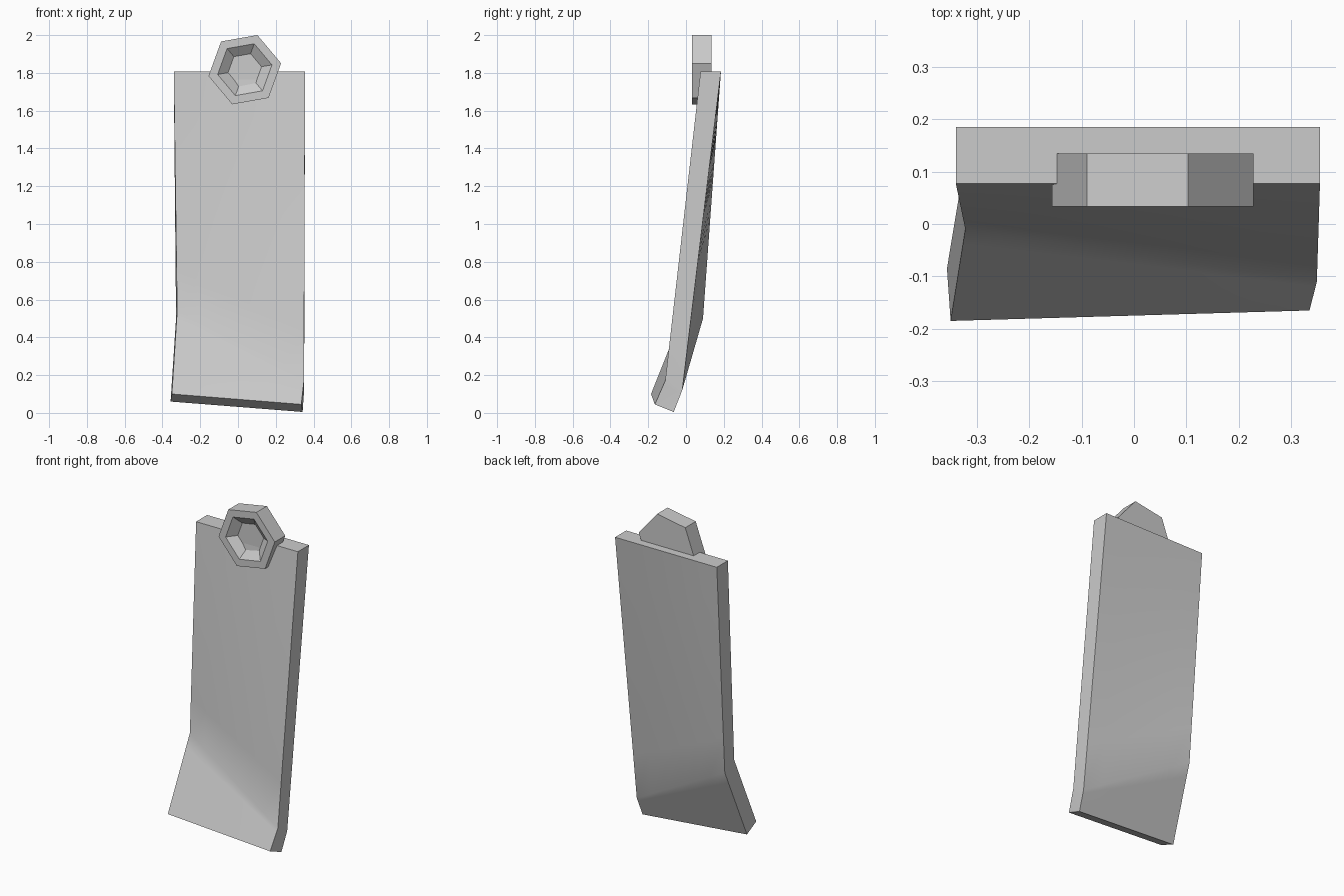
import bpy, bmesh, math

if "Cube" in bpy.data.objects:
    bpy.data.objects.remove(bpy.data.objects["Cube"])


def add_object(name, bm):
    bmesh.ops.recalc_face_normals(bm, faces=bm.faces)
    mesh = bpy.data.meshes.new(name)
    bm.to_mesh(mesh)
    bm.free()
    obj = bpy.data.objects.new(name, mesh)
    bpy.context.collection.objects.link(obj)
    return obj


def smooth(obj, degrees):
    bpy.ops.object.select_all(action='DESELECT')
    obj.select_set(True)
    bpy.context.view_layer.objects.active = obj
    bpy.ops.object.shade_smooth_by_angle(angle=math.radians(degrees))


def loft(bm, rings):
    rows = [[bm.verts.new(p) for p in ring] for ring in rings]
    n = len(rows[0])
    for a, b in zip(rows, rows[1:]):
        for i in range(n):
            j = (i + 1) % n
            bm.faces.new((a[i], a[j], b[j], b[i]))
    bm.faces.new(rows[0])
    bm.faces.new(rows[-1])


# Bent, slightly twisted strap: sections are left front, right front, right back, left back
sections = [
    [(-0.35, -0.185, 0.10), (0.335, -0.165, 0.045), (0.342, -0.065, 0.005), (-0.357, -0.085, 0.06)],
    [(-0.322, -0.01, 0.54), (0.349, -0.11, 0.17), (0.35, -0.02, 0.12), (-0.328, 0.09, 0.50)],
    [(-0.34, 0.077, 1.808), (0.355, 0.077, 1.808), (0.355, 0.185, 1.808), (-0.34, 0.185, 1.808)],
]
bm = bmesh.new()
loft(bm, sections)
bmesh.ops.subdivide_edges(bm, edges=bm.edges[:], cuts=5, use_grid_fill=True)
smooth(add_object("strap", bm), 40)


# Hexagonal bolt head with a tapered socket
def hexagon(radius, y):
    angles = [math.radians(70 + 60 * i) for i in range(6)]
    return [(0.036 + radius * math.cos(a), y, 1.817 + radius * math.sin(a)) for a in angles]


bm = bmesh.new()
loft(bm, [hexagon(0.195, 0.135), hexagon(0.195, 0.033),
          hexagon(0.146, 0.033), hexagon(0.09, 0.073)])
add_object("bolt_head", bm)
